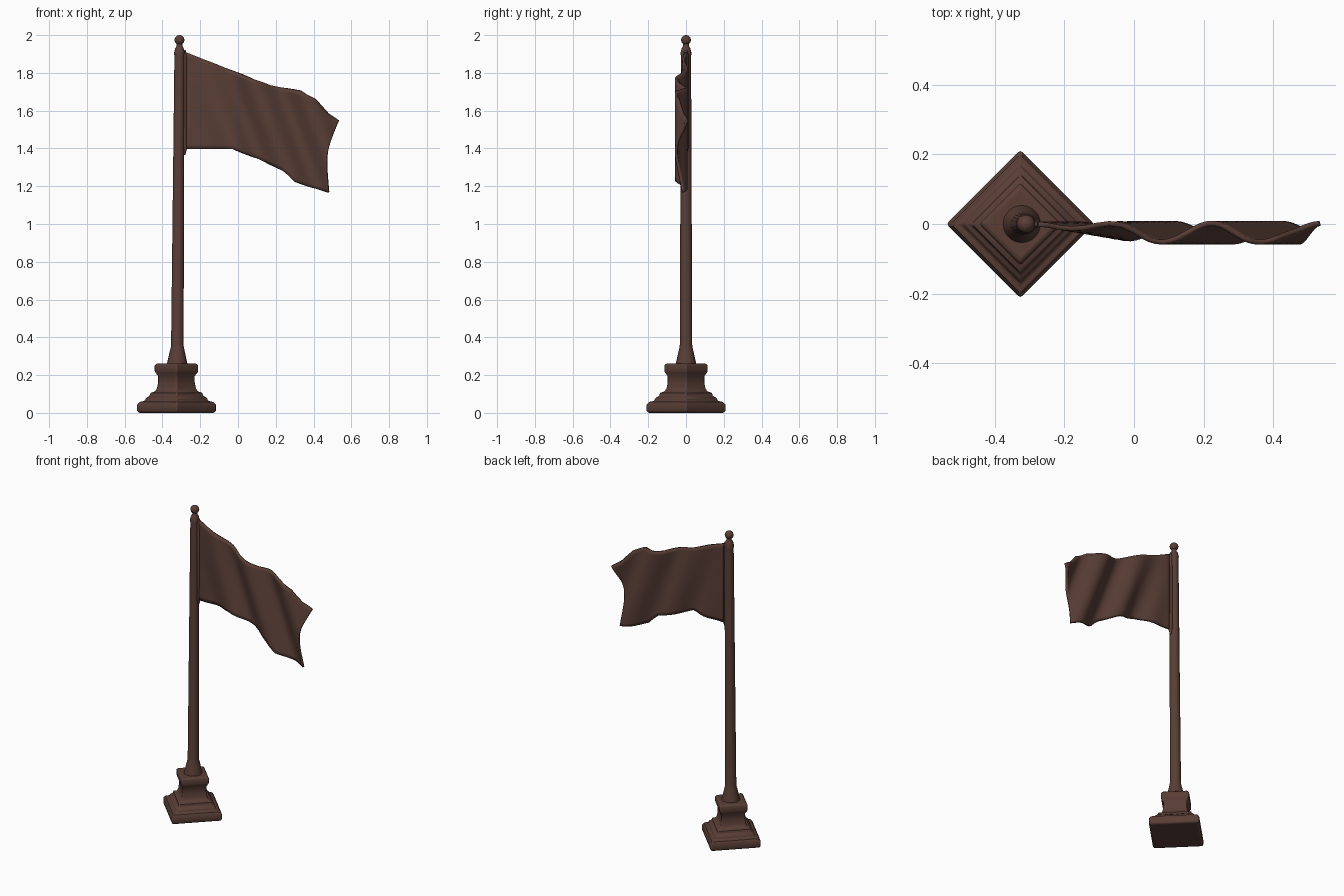
import bpy, bmesh, math

if "Cube" in bpy.data.objects:
    bpy.data.objects.remove(bpy.data.objects["Cube"])

brown = bpy.data.materials.new("dark brown")
brown.diffuse_color = (0.10, 0.048, 0.037, 1)
brown.use_nodes = True
brown.node_tree.nodes["Principled BSDF"].inputs["Base Color"].default_value = brown.diffuse_color


def finish(name, bm, angle):
    bmesh.ops.recalc_face_normals(bm, faces=bm.faces)
    me = bpy.data.meshes.new(name)
    bm.to_mesh(me)
    bm.free()
    ob = bpy.data.objects.new(name, me)
    bpy.context.collection.objects.link(ob)
    me.materials.append(brown)
    bpy.ops.object.select_all(action='DESELECT')
    ob.select_set(True)
    bpy.context.view_layer.objects.active = ob
    bpy.ops.object.shade_smooth_by_angle(angle=math.radians(angle))
    return ob


def loft(name, profile, sides, centre, angle=40):
    """Stack of regular rings (radius, z); centre(z) gives the axis x."""
    bm = bmesh.new()
    rings = []
    for r, z in profile:
        rings.append([bm.verts.new((centre(z) + r * math.cos(2 * math.pi * i / sides),
                                    r * math.sin(2 * math.pi * i / sides), z))
                      for i in range(sides)])
    for a, b in zip(rings, rings[1:]):
        for i in range(sides):
            j = (i + 1) % sides
            bm.faces.new((a[i], a[j], b[j], b[i]))
    bm.faces.new(rings[0])
    bm.faces.new(rings[-1])
    return finish(name, bm, angle)


def add_bevel(ob, width):
    m = ob.modifiers.new("soft edges", 'BEVEL')
    m.width = width
    m.segments = 2
    m.limit_method = 'ANGLE'
    m.angle_limit = math.radians(50)


# stepped square pedestal, turned 45 degrees
pedestal = loft("pedestal", [
    (.203, .0), (.212, .012), (.212, .043), (.198, .058), (.172, .061), (.165, .08),
    (.147, .086), (.14, .105), (.117, .113), (.106, .13), (.10, .16), (.10, .195),
    (.114, .213), (.118, .222), (.118, .25), (.108, .262)], 4, lambda z: -.326)
add_bevel(pedestal, .008)


# slightly leaning pole with flared foot and collar at the top
def lean(z):
    return -.322 + .012 * min(1, max(0, (z - .26) / 1.6))


loft("pole", [(.056, .25), (.052, .27), (.042, .315), (.035, .345), (.033, .36), (.027, 1.86),
              (.027, 1.89), (.029, 1.905), (.023, 1.93), (.015, 1.943), (.015, 1.965)],
     20, lean)

# ball finial
bm = bmesh.new()
bmesh.ops.create_uvsphere(bm, u_segments=20, v_segments=12, radius=.026)
bmesh.ops.translate(bm, verts=bm.verts, vec=(-.31, 0, 1.974))
finish("finial", bm, 60)

# sleeve of the flag along the pole
loft("flag_sleeve", [(.004, 1.365), (.013, 1.40), (.013, 1.895), (.006, 1.92)],
     12, lambda z: -.283)

# waving flag cloth: paired points of the top and bottom edges
TOP = [(-.285, 1.913), (0, 1.80), (.17, 1.733), (.33, 1.706), (.41, 1.66), (.476, 1.585), (.534, 1.548)]
BOTTOM = [(-.285, 1.397), (-.03, 1.397), (.12, 1.34), (.238, 1.283), (.30, 1.225), (.38, 1.197), (.48, 1.167)]
SUB, ROWS = 8, 20


def along(points):
    out = []
    for a, b in zip(points, points[1:]):
        out += [(a[0] + (b[0] - a[0]) * k / SUB, a[1] + (b[1] - a[1]) * k / SUB) for k in range(SUB)]
    return out + [points[-1]]


bm = bmesh.new()
cols = []
for (tx, tz), (bx, bz) in zip(along(TOP), along(BOTTOM)):
    col = []
    for j in range(ROWS + 1):
        v = j / ROWS
        x, z = tx + (bx - tx) * v, tz + (bz - tz) * v
        ramp = min(1, max(0, (x + .27) / .30))
        x -= .035 * math.sin(math.pi * v) * max(0, (x - .25) / .26) ** 2  # hollow fly edge
        s = x + .38 * (z - 1.5)  # folds run down and away from the pole
        y = ramp * (-.025 - .027 * math.cos(2 * math.pi * (s - .18) / .25))
        col.append(bm.verts.new((x, y, z)))
    cols.append(col)
for a, b in zip(cols, cols[1:]):
    for j in range(ROWS):
        bm.faces.new((a[j], b[j], b[j + 1], a[j + 1]))
flag = finish("flag", bm, 50)
solid = flag.modifiers.new("cloth thickness", 'SOLIDIFY')
solid.thickness = .014
solid.offset = 0
